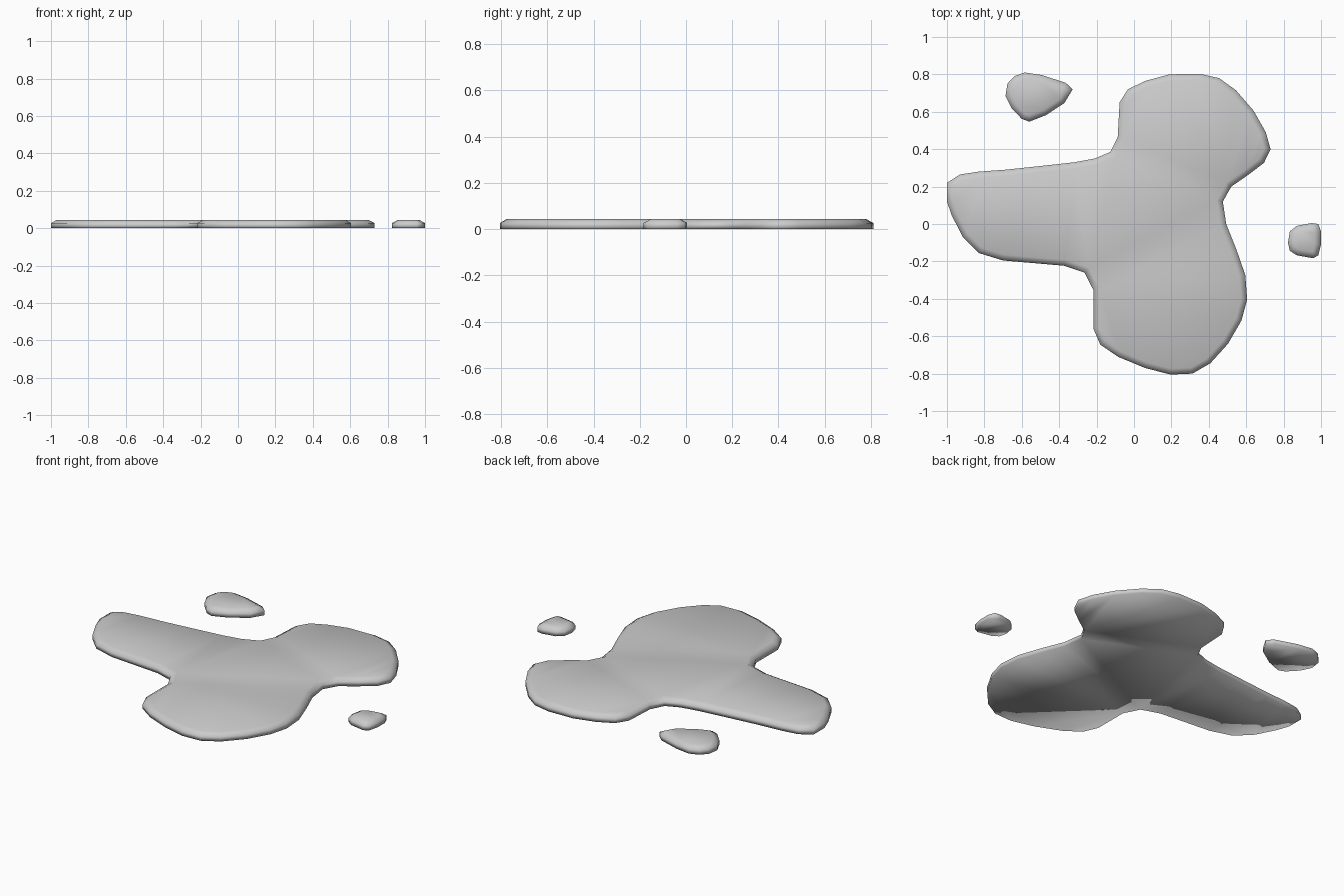
import bpy, bmesh
from mathutils import Vector

if "Cube" in bpy.data.objects:
    bpy.data.objects.remove(bpy.data.objects["Cube"])

# Rim profile: (inward offset, height)
RIM = [(0.0, 0.0), (0.0, 0.027), (0.032, 0.045)]


def inset_outline(pts, d):
    """Move every point of a clockwise outline inward by d (mitred)."""
    out = []
    n = len(pts)
    for i, p in enumerate(pts):
        a = (p - pts[i - 1]).normalized()
        b = (pts[(i + 1) % n] - p).normalized()
        na, nb = Vector((a.y, -a.x)), Vector((b.y, -b.x))
        m = (na + nb).normalized()
        out.append(p + m * d / max(m.dot(na), 0.7))
    return out


def puddle(name, outline):
    """Thin liquid shape with a bevelled rim, flat top and flat underside."""
    pts = [Vector(p) for p in outline]
    bm = bmesh.new()
    rings = [[bm.verts.new((q.x, q.y, z)) for q in inset_outline(pts, d)]
             for d, z in RIM]
    n = len(pts)
    for lo, hi in zip(rings, rings[1:]):
        for i in range(n):
            j = (i + 1) % n
            bm.faces.new((lo[j], lo[i], hi[i], hi[j]))
    caps = [bm.faces.new(rings[-1][::-1]), bm.faces.new(rings[0])]
    bmesh.ops.triangulate(bm, faces=caps)
    for f in bm.faces:
        f.smooth = True
    me = bpy.data.meshes.new(name)
    bm.to_mesh(me)
    bm.free()
    ob = bpy.data.objects.new(name, me)
    bpy.context.collection.objects.link(ob)
    return ob


# Main three-lobed puddle
puddle("main_puddle", [
    (-1, .22), (-.93, .265), (-.83, .28), (-.69, .29), (-.5, .31), (-.32, .33),
    (-.21, .35), (-.127, .385), (-.087, .465), (-.077, .65), (-.033, .72),
    (.06, .765), (.19, .8), (.35, .803), (.455, .78), (.545, .715), (.64, .605),
    (.705, .49), (.73, .4), (.695, .327), (.614, .265), (.52, .2), (.475, .12),
    (.493, 0), (.548, -.137), (.595, -.273), (.605, -.403), (.575, -.515),
    (.503, -.64), (.408, -.745), (.312, -.8), (.195, -.805), (.06, -.77),
    (-.085, -.71), (-.18, -.645), (-.217, -.56), (-.217, -.353), (-.265, -.26),
    (-.375, -.223), (-.7, -.195), (-.83, -.155), (-.915, -.07), (-.975, .047),
    (-1, .12)])

# Separate drops
puddle("back_left_drop", [
    (-.585, .81), (-.495, .797), (-.365, .755), (-.328, .72), (-.372, .647),
    (-.47, .582), (-.56, .547), (-.6, .562), (-.655, .62), (-.687, .685),
    (-.677, .75), (-.64, .79)])
puddle("right_drop", [
    (.823, -.1), (.833, -.04), (.87, -.01), (.95, .005), (.985, 0), (1, -.04),
    (1, -.11), (.985, -.168), (.957, -.183), (.87, -.167), (.833, -.143)])
